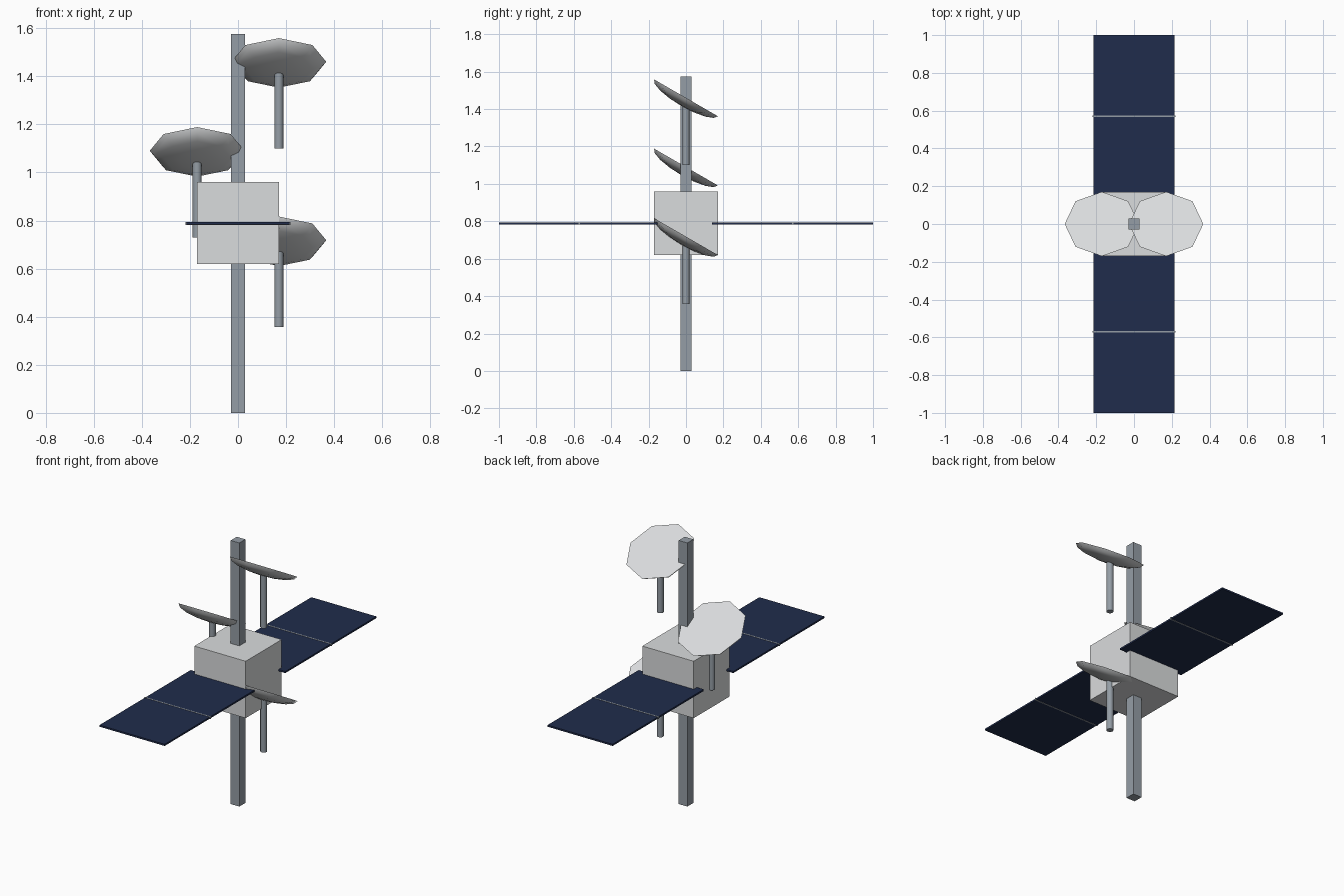
import bpy, bmesh, math
from mathutils import Matrix

cube = bpy.data.objects.get("Cube")
if cube:
    bpy.data.objects.remove(cube, do_unlink=True)


def material(name, rgb):
    mat = bpy.data.materials.new(name)
    mat.use_nodes = True
    color = (*rgb, 1.0)
    mat.diffuse_color = color
    mat.node_tree.nodes["Principled BSDF"].inputs["Base Color"].default_value = color
    return mat


WHITE = material("off_white", (0.70, 0.715, 0.725))
GREY = material("steel_grey", (0.30, 0.34, 0.38))
NAVY = material("panel_navy", (0.0144, 0.0252, 0.0723))


def finish(name, bm, mat, smooth=False):
    bmesh.ops.recalc_face_normals(bm, faces=bm.faces[:])
    mesh = bpy.data.meshes.new(name)
    bm.to_mesh(mesh)
    bm.free()
    mesh.materials.append(mat)
    obj = bpy.data.objects.new(name, mesh)
    bpy.context.collection.objects.link(obj)
    if smooth:
        bpy.ops.object.select_all(action='DESELECT')
        obj.select_set(True)
        bpy.context.view_layer.objects.active = obj
        bpy.ops.object.shade_smooth_by_angle(angle=math.radians(60))
    return obj


def box(name, center, size, mat):
    bm = bmesh.new()
    bmesh.ops.create_cube(bm, size=1, matrix=Matrix.Translation(center) @ Matrix.Diagonal((*size, 1)))
    return finish(name, bm, mat)


def dish(name, x, z, radius=0.197, depth=0.05, sides=8, rings=4):
    """Flat-topped half ellipsoid, tipped towards the back."""
    bm = bmesh.new()
    loops = []
    for i in range(rings):
        t = math.pi / 2 * i / rings
        r, h = radius * math.cos(t), -depth * math.sin(t)
        loops.append([bm.verts.new((r * math.cos(a), r * math.sin(a), h))
                      for a in (math.tau * k / sides for k in range(sides))])
    pole = bm.verts.new((0, 0, -depth))
    bm.faces.new(loops[0])
    for k in range(sides):
        n = (k + 1) % sides
        for upper, lower in zip(loops, loops[1:]):
            bm.faces.new((upper[k], upper[n], lower[n], lower[k]))
        bm.faces.new((loops[-1][k], loops[-1][n], pole))
    bm.transform(Matrix.Translation((x, 0, z)) @ Matrix.Rotation(math.radians(-30), 4, 'X'))
    return finish(name, bm, WHITE, smooth=True)


def rod(name, x, bottom, top, radius=0.019):
    bm = bmesh.new()
    bmesh.ops.create_cone(bm, cap_ends=True, segments=12, radius1=radius, radius2=radius,
                          depth=top - bottom, matrix=Matrix.Translation((x, 0, (top + bottom) / 2)))
    return finish(name, bm, GREY, smooth=True)


# Central mast and body
box("mast", (0, 0, 0.7875), (0.057, 0.057, 1.575), GREY)
box("body", (0, 0, 0.79), (0.34, 0.34, 0.34), WHITE)

# Solar wings, each with a thin dividing bar
for side, sign in (("front", -1), ("back", 1)):
    box(side + "_solar_panel", (0, sign * 0.57, 0.788), (0.43, 0.86, 0.010), NAVY)
    box(side + "_panel_divider", (0, sign * 0.57, 0.788), (0.438, 0.008, 0.013), GREY)

# Three dishes on round rods
for label, x, z in (("upper", 0.17, 1.46), ("middle", -0.17, 1.09), ("lower", 0.17, 0.718)):
    dish(label + "_dish", x, z)
    rod(label + "_dish_rod", x, z - 0.36, z - 0.04)
